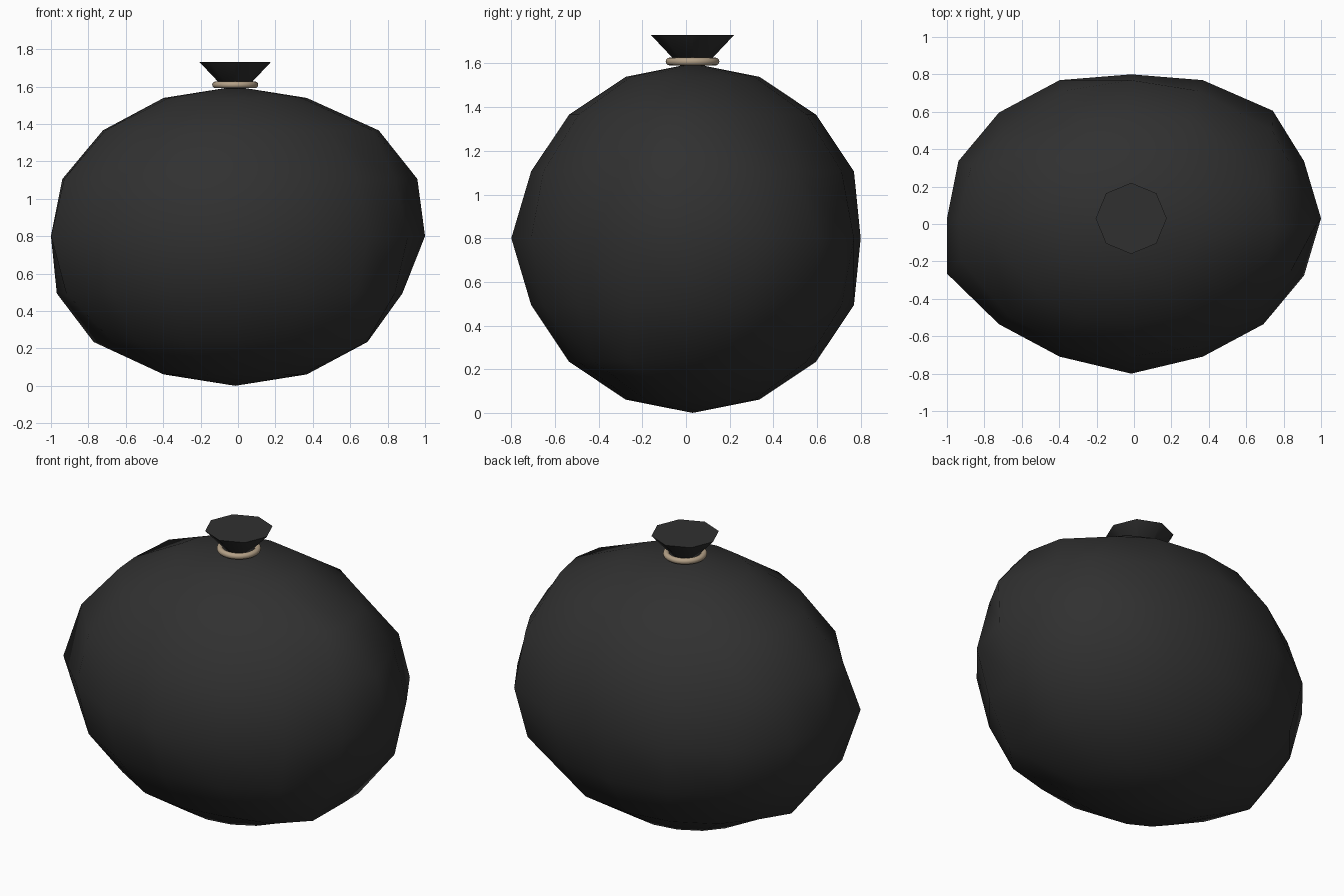
import bpy
import bmesh
from math import cos, sin, pi, radians
from mathutils import Matrix

cube = bpy.data.objects.get("Cube")
if cube:
    bpy.data.objects.remove(cube, do_unlink=True)

CENTRE_X, CENTRE_Y = -0.015, 0.03
RINGS, SEGMENTS = 8, 16
RADIUS_X, RADIUS_Y, RADIUS_Z = 1.0, 0.8, 0.8


def make_material(name, colour):
    material = bpy.data.materials.new(name)
    material.use_nodes = True
    shader = next(n for n in material.node_tree.nodes if n.type == "BSDF_PRINCIPLED")
    shader.inputs["Base Color"].default_value = (*colour, 1)
    shader.inputs["Roughness"].default_value = 0.7
    material.diffuse_color = (*colour, 1)
    return material


def finish(bm, name, material, smooth_angle):
    """Turn a bmesh into a shaded object at the centre line of the sack."""
    bmesh.ops.recalc_face_normals(bm, faces=bm.faces)
    mesh = bpy.data.meshes.new(name)
    bm.to_mesh(mesh)
    bm.free()
    mesh.materials.append(material)
    obj = bpy.data.objects.new(name, mesh)
    obj.location = (CENTRE_X, CENTRE_Y, 0)
    bpy.context.collection.objects.link(obj)
    bpy.ops.object.select_all(action="DESELECT")
    obj.select_set(True)
    bpy.context.view_layer.objects.active = obj
    bpy.ops.object.shade_smooth_by_angle(angle=radians(smooth_angle))
    return obj


black_plastic = make_material("black plastic", (0.03, 0.03, 0.03))
tan_cord = make_material("tan cord", (0.45, 0.35, 0.24))

# Sideways bulges and dents of the filled sack: ring from the top, then
# {segment: (x shift, y shift)}
bulges = {
    2: {0: (.06, -.04), 1: (.07, -.04), 3: (.05, 0), 7: (-.03, .08), 9: (-.04, .05), 15: (.08, 0)},
    3: {0: (.05, -.06), 2: (.1, -.05), 6: (-.04, -.07), 9: (-.06, .06)},
    4: {0: (.015, 0), 2: (.05, .01), 4: (0, -.03), 8: (.015, 0), 9: (-.06, .01), 12: (0, -.03)},
    5: {0: (-.03, 0), 1: (.04, -.05), 2: (.05, 0), 8: (-.03, 0), 9: (-.05, .05)},
    6: {1: (.05, -.06), 3: (.04, 0), 8: (-.05, .05), 10: (-.03, .03), 14: (.04, -.05), 15: (.05, -.07)},
}

# Sack: a squashed sphere of rings with the bulges pushed in
bm = bmesh.new()
rows = []
for ring in range(1, RINGS):
    polar = pi * ring / RINGS
    row = []
    for segment in range(SEGMENTS):
        turn = 2 * pi * segment / SEGMENTS
        dx, dy = bulges.get(ring, {}).get(segment, (0, 0))
        row.append(bm.verts.new((
            RADIUS_X * sin(polar) * cos(turn) + dx,
            RADIUS_Y * sin(polar) * sin(turn) + dy,
            RADIUS_Z * (1 + cos(polar)),
        )))
    rows.append(row)
top = bm.verts.new((0, 0, 2 * RADIUS_Z))
bottom = bm.verts.new((0, 0, 0))
for i in range(SEGMENTS):
    j = (i + 1) % SEGMENTS
    bm.faces.new((top, rows[0][i], rows[0][j]))
    bm.faces.new((bottom, rows[-1][j], rows[-1][i]))
    for upper, lower in zip(rows, rows[1:]):
        bm.faces.new((upper[i], lower[i], lower[j], upper[j]))
finish(bm, "sack", black_plastic, 180)

# Gathered mouth: an upturned eight-sided cone
bm = bmesh.new()
bmesh.ops.create_cone(
    bm, cap_ends=True, segments=8, radius1=0.02, radius2=0.19, depth=0.18,
    matrix=Matrix.Translation((0, 0, 1.64)))
finish(bm, "gathered_mouth", black_plastic, 60)

# Cord tied round the neck
bm = bmesh.new()
profile = bmesh.ops.create_circle(
    bm, segments=12, radius=0.018,
    matrix=Matrix.Translation((0.105, 0, 1.609)) @ Matrix.Rotation(pi / 2, 4, "X"))
bmesh.ops.spin(
    bm, geom=bm.verts[:] + bm.edges[:], cent=(0, 0, 0), axis=(0, 0, 1),
    angle=2 * pi, steps=48, use_merge=True)
bmesh.ops.remove_doubles(bm, verts=bm.verts, dist=0.0005)
finish(bm, "neck_cord", tan_cord, 180)
